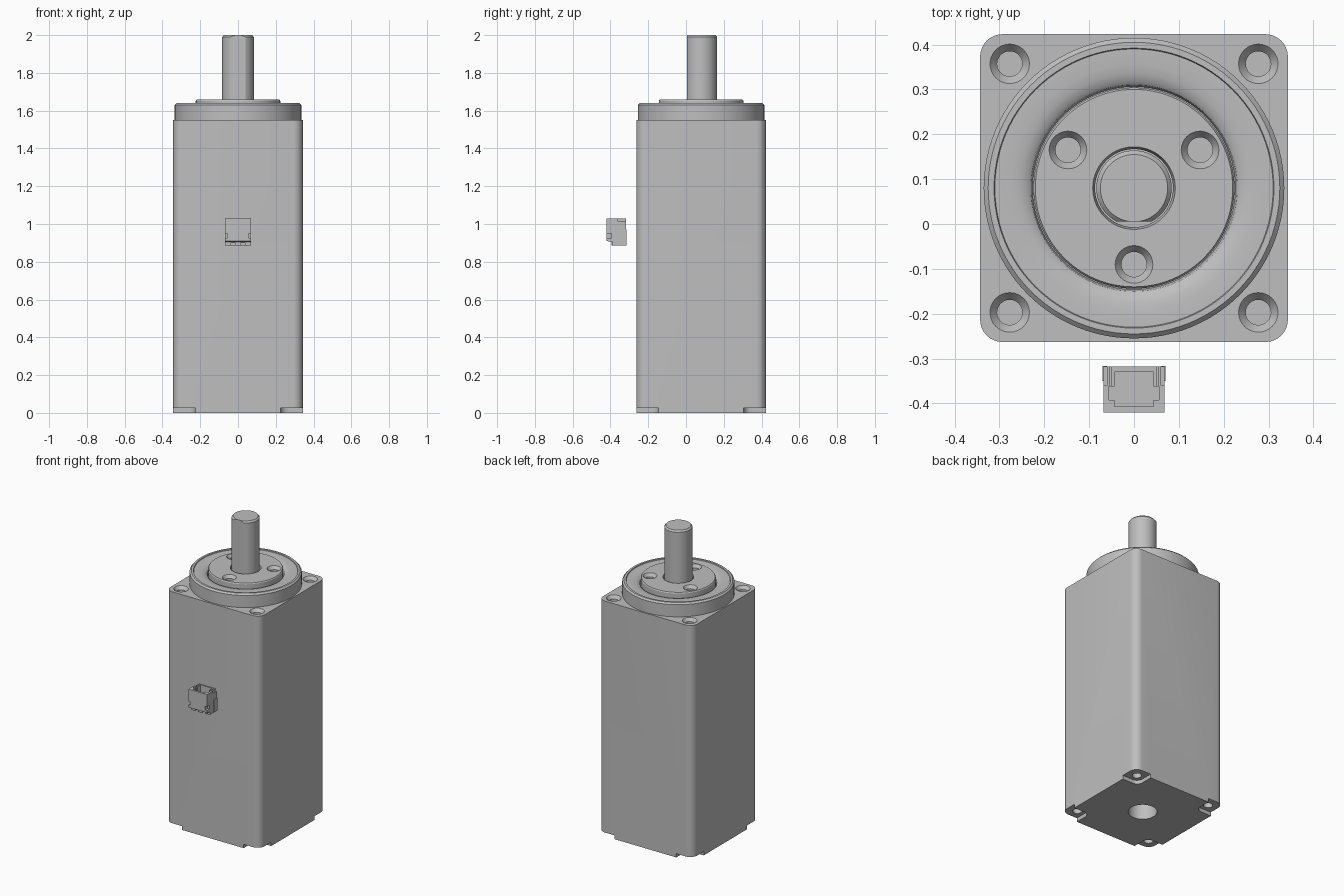
import bpy, bmesh, math
from mathutils import Vector

if "Cube" in bpy.data.objects:
    bpy.data.objects.remove(bpy.data.objects["Cube"], do_unlink=True)

grey = bpy.data.materials.new("plain grey")
grey.use_nodes = True
colour = (0.52, 0.52, 0.52, 1)
grey.diffuse_color = colour
grey.node_tree.nodes["Principled BSDF"].inputs["Base Color"].default_value = colour

CY = 0.08       # motor axis in y
HALF = 0.343    # half width of the square body


def finish(name, bm):
    bmesh.ops.recalc_face_normals(bm, faces=bm.faces)
    mesh = bpy.data.meshes.new(name)
    bm.to_mesh(mesh)
    bm.free()
    mesh.materials.append(grey)
    ob = bpy.data.objects.new(name, mesh)
    bpy.context.collection.objects.link(ob)
    return ob


def activate(ob):
    bpy.ops.object.select_all(action='DESELECT')
    ob.select_set(True)
    bpy.context.view_layer.objects.active = ob


def smooth(ob):
    activate(ob)
    bpy.ops.object.shade_smooth_by_angle(angle=math.radians(25))


def lathe(name, profile, x=0, y=CY, sides=96):
    """Revolve (radius, height) points about a vertical axis."""
    bm = bmesh.new()
    vs = [bm.verts.new((r, 0, z)) for r, z in profile]
    edges = [bm.edges.new(p) for p in zip(vs, vs[1:])]
    bmesh.ops.spin(bm, geom=vs + edges, axis=(0, 0, 1), cent=(0, 0, 0),
                   angle=math.tau, steps=sides, use_duplicate=False)
    bmesh.ops.remove_doubles(bm, verts=bm.verts, dist=1e-5)
    bmesh.ops.translate(bm, verts=bm.verts, vec=(x, y, 0))
    return finish(name, bm)


def box(name, lo, hi, radius=0):
    """Box between two corners, with optional rounded vertical edges."""
    lo, hi = Vector(lo), Vector(hi)
    bm = bmesh.new()
    bmesh.ops.create_cube(bm, size=1)
    for v in bm.verts:
        v.co = (lo + hi) / 2 + v.co * (hi - lo)
    if radius:
        upright = [e for e in bm.edges
                   if abs(e.verts[0].co.z - e.verts[1].co.z) > 1e-4]
        bmesh.ops.bevel(bm, geom=upright, offset=radius, segments=8,
                        profile=0.5, affect='EDGES')
    return finish(name, bm)


def extrude_side(name, outline, x0, x1):
    """Extrude a (y, z) outline along x."""
    bm = bmesh.new()
    face = bm.faces.new([bm.verts.new((x0, y, z)) for y, z in outline])
    out = bmesh.ops.extrude_face_region(bm, geom=[face])
    bmesh.ops.translate(bm, vec=(x1 - x0, 0, 0),
                        verts=[v for v in out["geom"] if isinstance(v, bmesh.types.BMVert)])
    return finish(name, bm)


def cut(target, cutters):
    for c in cutters:
        mod = target.modifiers.new("cut", 'BOOLEAN')
        mod.operation, mod.solver, mod.object = 'DIFFERENCE', 'EXACT', c
        activate(target)
        bpy.ops.object.modifier_apply(modifier=mod.name)
        bpy.data.objects.remove(c, do_unlink=True)


def sink(x, y, top, rim, bore, depth):
    """Cutter for a blind countersunk hole."""
    return lathe("hole_cutter", [(0, top + .02), (rim, top + .02), (rim, top),
                 (bore, top - .02), (bore, top - depth), (0, top - depth)], x, y, 32)


# Square body with screw holes, corner notches and rear bore
body = box("body", (-HALF, CY - HALF, 0), (HALF, CY + HALF, 1.55), 0.05)
cutters = []
for sx in (-1, 1):
    for sy in (-1, 1):
        x, y = sx * 0.277, CY + sy * 0.277
        cutters.append(sink(x, y, 1.55, 0.044, 0.028, 0.06))
        xs = sorted((sx * 0.225, sx * 0.5))
        ys = sorted((CY + sy * 0.225, CY + sy * 0.5))
        cutters.append(box("notch", (xs[0], ys[0], -.1), (xs[1], ys[1], .025), 0.04))
        cutters.append(lathe("bore", [(0, -.05), (.028, -.05), (.028, .15), (0, .15)], x, y, 32))
cutters.append(lathe("bore", [(0, -.05), (.086, -.05), (.086, .3), (0, .3)]))
cut(body, cutters)
smooth(body)

# Round front flange with chamfered rim and dished face
flange = lathe("flange", [
    (0, 1.55), (.335, 1.55), (.335, 1.63), (.325, 1.64), (.312, 1.64),
    (.31, 1.635), (.275, 1.635), (.255, 1.632), (.238, 1.627),
    (.23, 1.62), (.226, 1.605), (0, 1.605)])
smooth(flange)

# Raised output disc with three countersunk holes
disc = lathe("output_disc", [
    (0, 1.59), (.224, 1.59), (.224, 1.652), (.22, 1.658), (.092, 1.658),
    (.087, 1.64), (.087, 1.62), (0, 1.62)])
cut(disc, [sink(0.17 * math.cos(a), CY + 0.17 * math.sin(a), 1.658, .042, .028, .05)
           for a in (math.radians(d) for d in (30, 150, 270))])
smooth(disc)

# Output shaft with a flat on its front
shaft = lathe("shaft", [(0, 1.61), (.084, 1.61), (.084, 1.99), (.075, 2), (0, 2)], sides=64)
cut(shaft, [box("flat_cutter", (-.2, -.2, 1.5), (.2, .006, 2.1))])
smooth(shaft)

# Small open-topped connector in front of the body
connector = extrude_side("connector_housing", [
    (-.42, 1.03), (-.42, .91), (-.395, .905), (-.395, .885),
    (-.318, .885), (-.318, 1.03)], -.068, .068)
cutters = [box("cavity", (-.043, -.407, .92), (.043, -.33, 1.1)),
           box("cavity_sides", (-.056, -.392, .92), (.056, -.362, 1.1))]
for s in (-1, 1):
    for lo, hi, y0, y1, z0, z1 in (
            (.055, .1, -.5, -.395, .925, .95),     # front corner notch
            (.05, .054, -.362, -.3, .94, 1.1),     # slit beside the tab
            (.06, .1, -.36, -.3, 1.012, 1.1),      # step on the side
            (.05, .1, -.5, -.39, .8, .905)):       # lower corner
        xs = sorted((s * lo, s * hi))
        cutters.append(box("slot", (xs[0], y0, z0), (xs[1], y1, z1)))
cutters += [box("foot_gap", (x - .011, -.5, .8), (x + .011, -.37, .9)) for x in (-.025, .025)]
cut(connector, cutters)

# Solder tabs on both sides of the connector
for name, s in (("left_tab", 1), ("right_tab", -1)):
    xs = sorted((s * .06, s * .07))
    box(name, (xs[0], -.35, .885), (xs[1], -.316, .97))
